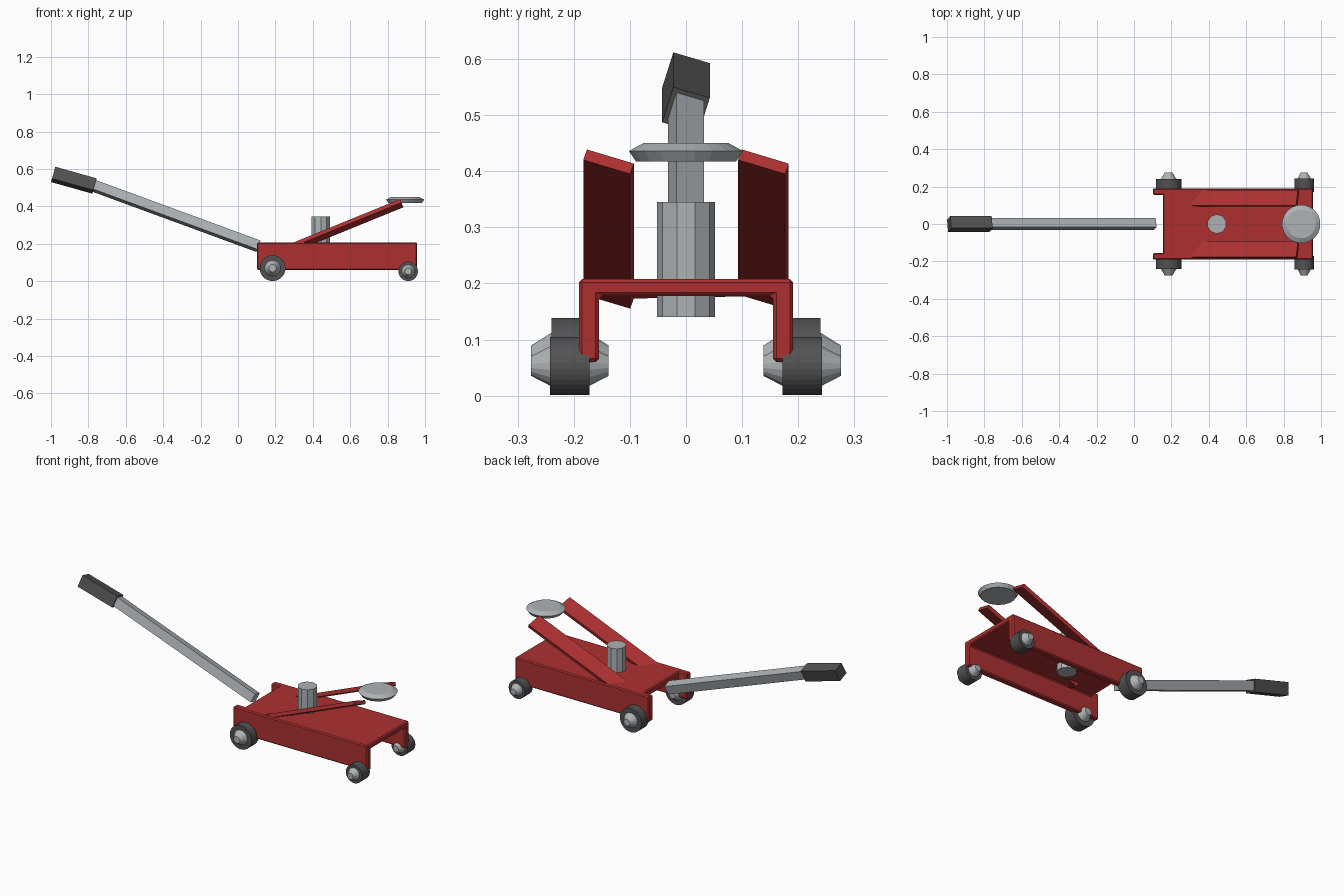
import bpy, bmesh, math
from mathutils import Matrix, Vector

if "Cube" in bpy.data.objects:
    bpy.data.objects.remove(bpy.data.objects["Cube"])


def material(name, rgb):
    m = bpy.data.materials.new(name)
    m.diffuse_color = (*rgb, 1)
    m.use_nodes = True
    m.node_tree.nodes["Principled BSDF"].inputs["Base Color"].default_value = m.diffuse_color
    return m


RED = material("red paint", (0.42, 0.03, 0.03))
STEEL = material("steel grey", (0.42, 0.45, 0.47))
RUBBER = material("dark rubber", (0.085, 0.085, 0.088))


def finish(bm, name, mat, matrix=Matrix()):
    bmesh.ops.recalc_face_normals(bm, faces=bm.faces)
    me = bpy.data.meshes.new(name)
    bm.to_mesh(me)
    bm.free()
    me.materials.append(mat)
    ob = bpy.data.objects.new(name, me)
    ob.matrix_world = matrix
    bpy.context.collection.objects.link(ob)
    return ob


def bar(name, mat, a, b, width, height, roll):
    """Box running from a to b in an xz plane, rolled about its own axis."""
    a, b = Vector(a), Vector(b)
    d = b - a
    pitch = math.atan2(-d.z, d.x)
    bm = bmesh.new()
    bmesh.ops.create_cube(bm, size=1)
    bmesh.ops.scale(bm, vec=(d.length, width, height), verts=bm.verts)
    rot = Matrix.Rotation(pitch, 4, 'Y') @ Matrix.Rotation(math.radians(roll), 4, 'X')
    return finish(bm, name, mat, Matrix.Translation((a + b) / 2) @ rot)


def lathe(name, mat, profile, sides, matrix):
    """Solid of revolution about local z from (radius, z) points."""
    bm = bmesh.new()
    rings = []
    for r, z in profile:
        rings.append([bm.verts.new((r * math.cos(t), r * math.sin(t), z))
                      for t in (math.tau * (i + 0.5) / sides for i in range(sides))])
    for lo, hi in zip(rings, rings[1:]):
        for i in range(sides):
            j = (i + 1) % sides
            bm.faces.new((lo[i], lo[j], hi[j], hi[i]))
    bm.faces.new(rings[0][::-1])
    bm.faces.new(rings[-1])
    return finish(bm, name, mat, matrix)


# Chassis: U channel, with the two side walls running on past the deck
bm = bmesh.new()
cells = [(-0.191, -0.155, 0.06, 0.178), (-0.191, -0.155, 0.178, 0.208),
         (-0.155, 0.155, 0.178, 0.208),
         (0.155, 0.191, 0.178, 0.208), (0.155, 0.191, 0.06, 0.178)]
for y0, y1, z0, z1 in cells:
    bm.faces.new([bm.verts.new((0.155, y, z))
                  for y, z in ((y0, z0), (y1, z0), (y1, z1), (y0, z1))])
bmesh.ops.remove_doubles(bm, verts=bm.verts, dist=1e-4)


def push(faces, dx):
    out = bmesh.ops.extrude_face_region(bm, geom=faces)["geom"]
    bmesh.ops.translate(bm, vec=(dx, 0, 0),
                        verts=[v for v in out if isinstance(v, bmesh.types.BMVert)])


push(bm.faces[:], 0.803)
push([f for f in bm.faces if abs(f.calc_center_median().x - 0.155) < 1e-4
      and abs(f.calc_center_median().y) > 0.1], -0.053)
bmesh.ops.recalc_face_normals(bm, faces=bm.faces)
bmesh.ops.dissolve_limit(bm, angle_limit=0.01, verts=bm.verts, edges=bm.edges)
chassis = finish(bm, "chassis", RED)
bevel = chassis.modifiers.new("edge bevel", 'BEVEL')
bevel.width = 0.006
bevel.segments = 1

# Lifting arms, both rolled the same way
for side, y in (("right", -0.138), ("left", 0.138)):
    bar(side + "_lift_arm", RED, (0.285, y, 0.177), (0.875, y, 0.417), 0.088, 0.021, -18)

# Pump handle and its grip
bar("handle_shaft", STEEL, (-0.80, 0, 0.521), (0.11, 0, 0.187), 0.052, 0.052, -17)
bar("handle_grip", RUBBER, (-0.988, 0, 0.571), (-0.767, 0, 0.509), 0.068, 0.068, -17)

# Hydraulic cylinder and saddle
lathe("hydraulic_cylinder", STEEL, [(0.052, 0.14), (0.052, 0.345)], 10,
      Matrix.Translation((0.443, 0, 0)))
lathe("saddle", STEEL, [(0.09, 0.417), (0.103, 0.436), (0.077, 0.45)], 20,
      Matrix.Translation((0.894, 0, 0)))

# Wheels with double-ended tapered hubs
for end, x, r, hub, tip, half in (("rear", 0.185, 0.069, 0.043, 0.02, 0.033),
                                  ("front", 0.91, 0.052, 0.036, 0.018, 0.035)):
    for side, s in (("right", -1), ("left", 1)):
        m = Matrix.Translation((x, s * 0.207, r + 0.001)) @ Matrix.Rotation(math.pi / 2, 4, 'X')
        lathe(f"{end}_{side}_wheel", RUBBER, [(r, -half), (r, half)], 32, m)
        lathe(f"{end}_{side}_hub", STEEL,
              [(tip, -0.069), (hub, -half), (hub, half), (tip, 0.069)], 16, m)
